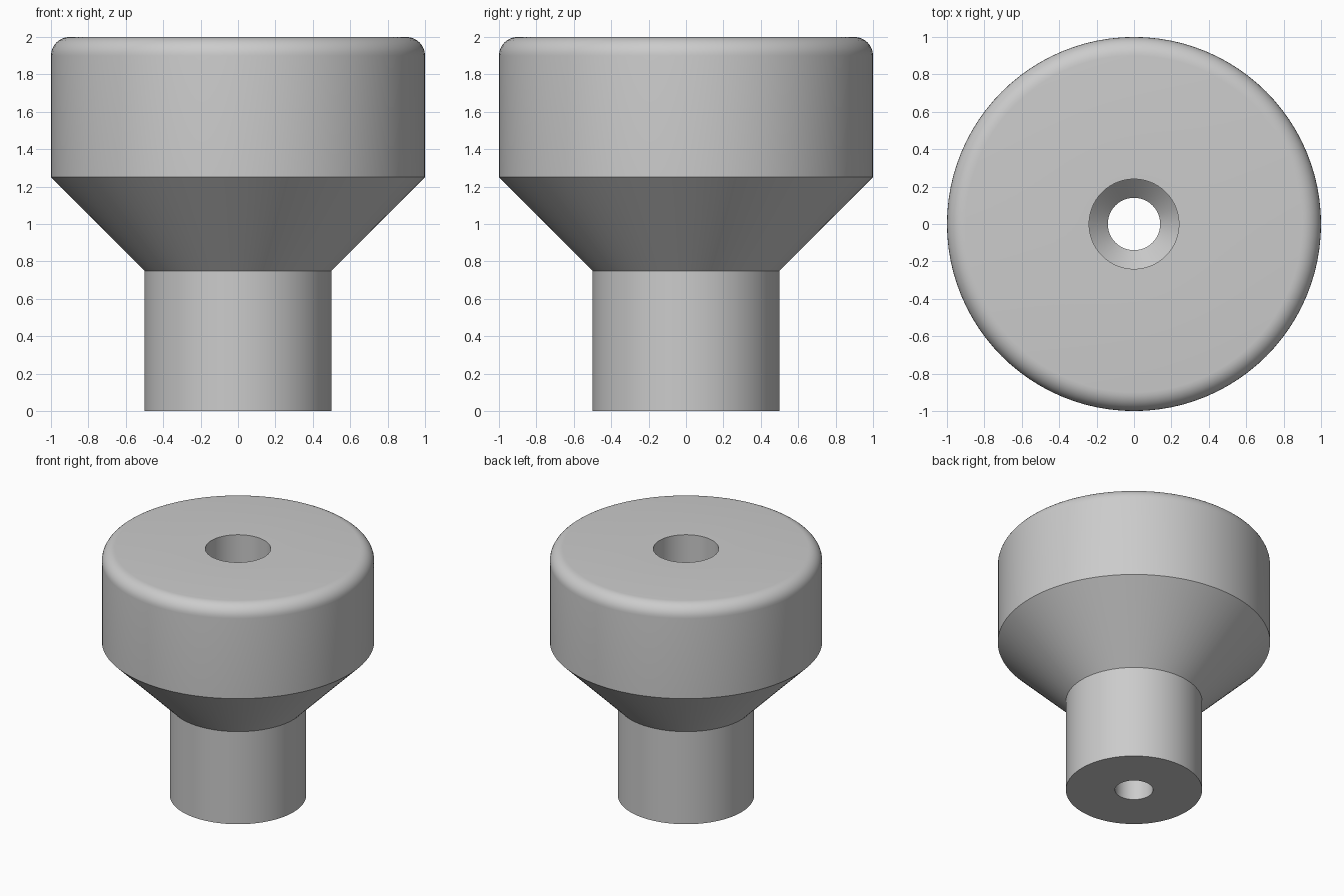
import bpy, bmesh, math

SEGMENTS = 96

cube = bpy.data.objects.get("Cube")
if cube:
    bpy.data.objects.remove(cube, do_unlink=True)

# Plain grey material
grey = bpy.data.materials.new("grey")
grey.use_nodes = True
colour = (0.6, 0.6, 0.6, 1.0)
grey.diffuse_color = colour
grey.node_tree.nodes["Principled BSDF"].inputs["Base Color"].default_value = colour


def lathe(name, profile):
    """Revolve a closed (radius, height) profile around the z axis."""
    bm = bmesh.new()
    rings = []
    for i in range(SEGMENTS):
        a = 2 * math.pi * i / SEGMENTS
        rings.append([bm.verts.new((r * math.cos(a), r * math.sin(a), z)) for r, z in profile])
    for i, ring in enumerate(rings):
        following = rings[(i + 1) % SEGMENTS]
        for j in range(len(profile)):
            k = (j + 1) % len(profile)
            bm.faces.new((ring[j], following[j], following[k], ring[k]))
    bmesh.ops.recalc_face_normals(bm, faces=bm.faces)
    mesh = bpy.data.meshes.new(name)
    bm.to_mesh(mesh)
    bm.free()
    mesh.materials.append(grey)
    obj = bpy.data.objects.new(name, mesh)
    bpy.context.collection.objects.link(obj)
    return obj


# Stem, flare and head
outer = [(0.14, 0), (0.5, 0), (0.5, 0.75), (1.0, 1.25)]

# Rounded top rim
fillet = 0.1
steps = 8
rim = []
for s in range(steps + 1):
    a = math.pi / 2 * s / steps
    rim.append((1 - fillet + fillet * math.cos(a), 2 - fillet + fillet * math.sin(a)))

# Stepped bore with a conical seat
bore = [(0.24, 2.0), (0.24, 0.85), (0.14, 0.75)]

knob = lathe("knob", outer + rim + bore)

# Smooth shading with crisp edges
bpy.ops.object.select_all(action='DESELECT')
knob.select_set(True)
bpy.context.view_layer.objects.active = knob
bpy.ops.object.shade_smooth_by_angle(angle=math.radians(30))
